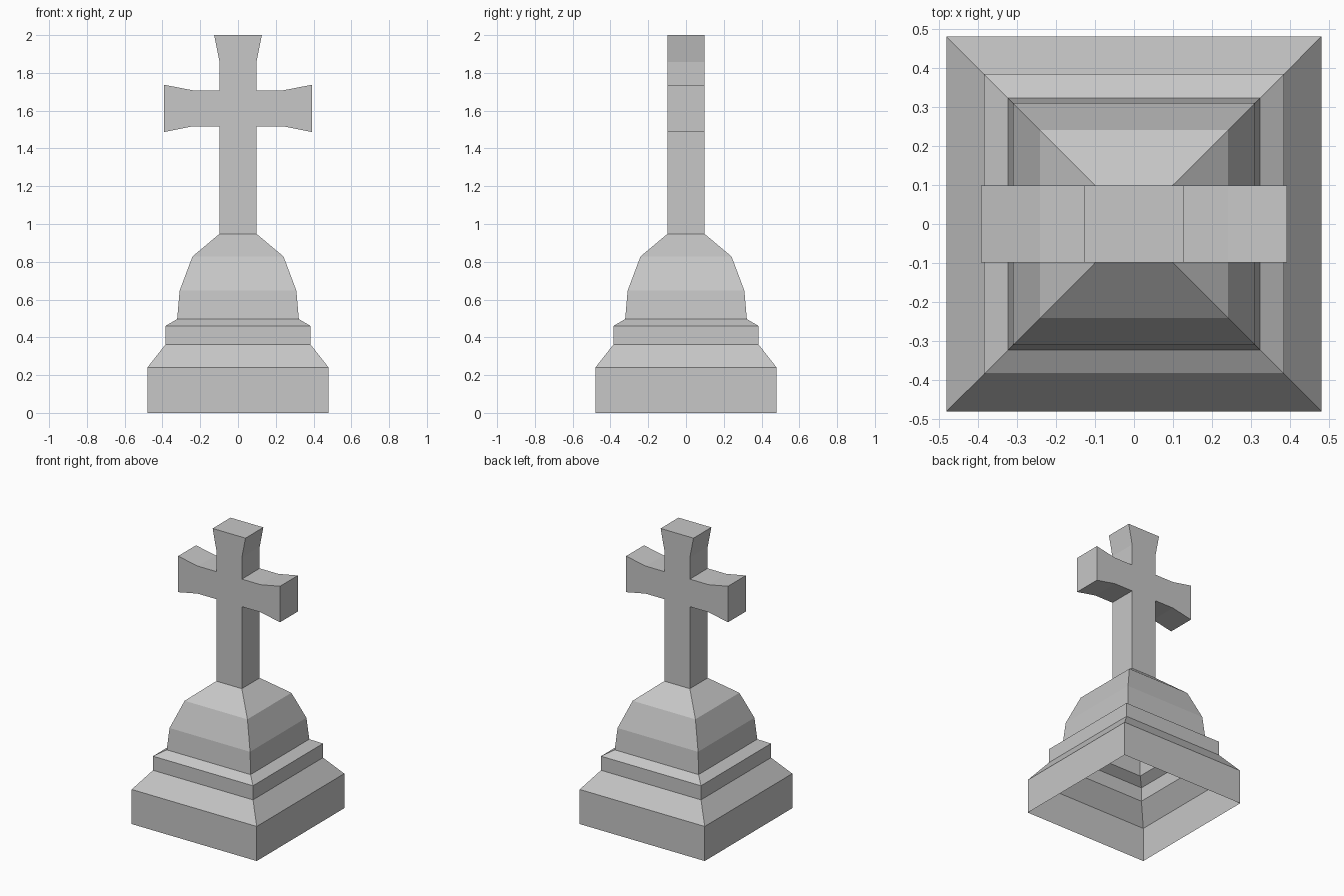
import bpy, bmesh

if "Cube" in bpy.data.objects:
    bpy.data.objects.remove(bpy.data.objects["Cube"])

stone = bpy.data.materials.new("grey stone")
stone.diffuse_color = (0.57, 0.57, 0.57, 1)
stone.use_nodes = True
stone.node_tree.nodes["Principled BSDF"].inputs["Base Color"].default_value = stone.diffuse_color


def add_object(name, bm):
    bmesh.ops.recalc_face_normals(bm, faces=bm.faces)
    mesh = bpy.data.meshes.new(name)
    bm.to_mesh(mesh)
    bm.free()
    mesh.materials.append(stone)
    obj = bpy.data.objects.new(name, mesh)
    bpy.context.collection.objects.link(obj)
    return obj


# Stepped plinth: stacked square rings (half width, height), open underneath
profile = [(0.48, 0), (0.48, 0.24), (0.384, 0.362), (0.384, 0.46),
           (0.322, 0.497), (0.309, 0.647), (0.241, 0.828), (0.098, 0.948)]
bm = bmesh.new()
rings = [[bm.verts.new((sx * r, sy * r, z))
          for sx, sy in ((-1, -1), (1, -1), (1, 1), (-1, 1))]
         for r, z in profile]
for low, high in zip(rings, rings[1:]):
    for i in range(4):
        j = (i + 1) % 4
        bm.faces.new((low[i], low[j], high[j], high[i]))
add_object("plinth", bm)

# Cross: mirrored half outline with flared ends, extruded front to back
half = [(0.098, 0.948), (0.098, 1.517), (0.241, 1.517), (0.391, 1.487),
        (0.391, 1.737), (0.241, 1.708), (0.098, 1.708), (0.098, 1.858),
        (0.126, 2.0)]
outline = half + [(-x, z) for x, z in reversed(half)]
depth = 0.098
bm = bmesh.new()
front = bm.faces.new([bm.verts.new((x, -depth, z)) for x, z in outline])
result = bmesh.ops.extrude_face_region(bm, geom=[front], use_keep_orig=True)
moved = [g for g in result["geom"] if isinstance(g, bmesh.types.BMVert)]
bmesh.ops.translate(bm, verts=moved, vec=(0, 2 * depth, 0))
# the foot opens into the hollow plinth
bm.normal_update()
foot = [f for f in bm.faces if f.calc_center_median().z < 0.95]
bmesh.ops.delete(bm, geom=foot, context='FACES_ONLY')
add_object("cross", bm)
